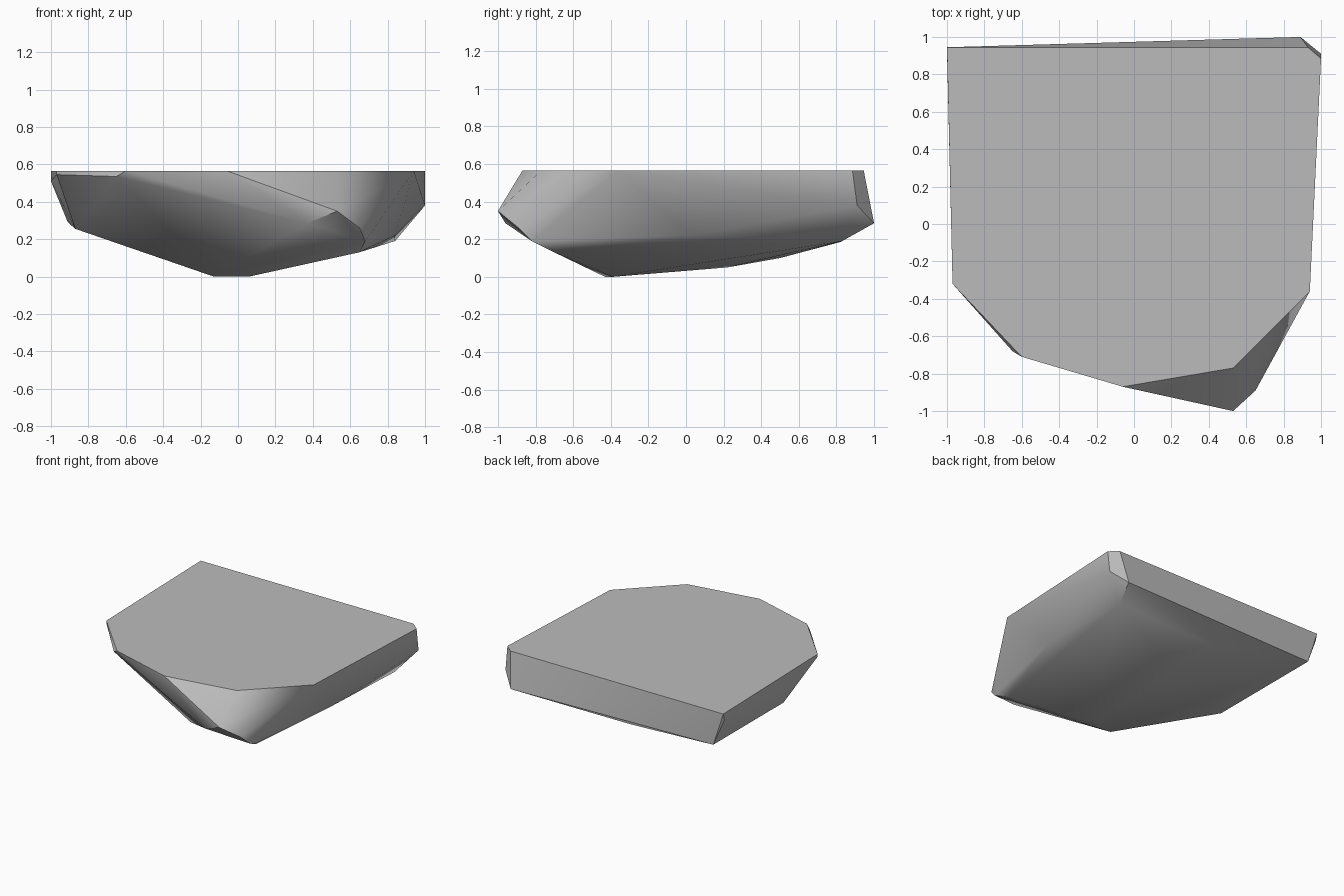
import bpy, bmesh, math

cube = bpy.data.objects.get("Cube")
if cube:
    bpy.data.objects.remove(cube, do_unlink=True)

TOP = 0.565

# Outline of the flat top
rim = [(-1, .945), (.93, .945), (1, .885), (.94, -.36),
       (.53, -.77), (-.06, -.87), (-.6, -.71), (-.97, -.32)]

# Corners of the chipped sides
sides = [(-1, .93, .51), (-.97, -.32, .545), (-.65, -.68, .535),
         (.37, -.96, .285), (.53, -1, .35), (.65, -.89, .26),
         (.68, -.82, .19), (.65, -.7, .13), (.84, .03, .22),
         (1, .91, .38), (.89, 1, .285), (-.91, .947, .29), (-.87, -.02, .255)]

# Corners of the rounded underside
underside = [(-.13, -.43, 0), (.06, -.39, 0), (0, .22, .05),
             (0, .5, .1), (-.08, .82, .185), (.84, .83, .19)]

# Wrap the corners in a convex stone
bm = bmesh.new()
for co in [(x, y, TOP) for x, y in rim] + sides + underside:
    bm.verts.new(co)
bmesh.ops.convex_hull(bm, input=bm.verts)
loose = [v for v in bm.verts if not v.link_faces]
bmesh.ops.delete(bm, geom=loose, context='VERTS')
bmesh.ops.dissolve_limit(bm, angle_limit=math.radians(1),
                         verts=bm.verts, edges=bm.edges)
bmesh.ops.recalc_face_normals(bm, faces=bm.faces)

mesh = bpy.data.meshes.new("stone_slab")
bm.to_mesh(mesh)
bm.free()
stone = bpy.data.objects.new("stone_slab", mesh)
bpy.context.collection.objects.link(stone)

# Plain grey stone
grey = bpy.data.materials.new("stone_grey")
grey.use_nodes = True
grey.diffuse_color = (.5, .5, .5, 1)
grey.node_tree.nodes["Principled BSDF"].inputs["Base Color"].default_value = (.5, .5, .5, 1)
mesh.materials.append(grey)

# Soft underside, crisp chipped edges
bpy.ops.object.select_all(action='DESELECT')
stone.select_set(True)
bpy.context.view_layer.objects.active = stone
bpy.ops.object.shade_smooth_by_angle(angle=math.radians(30))
